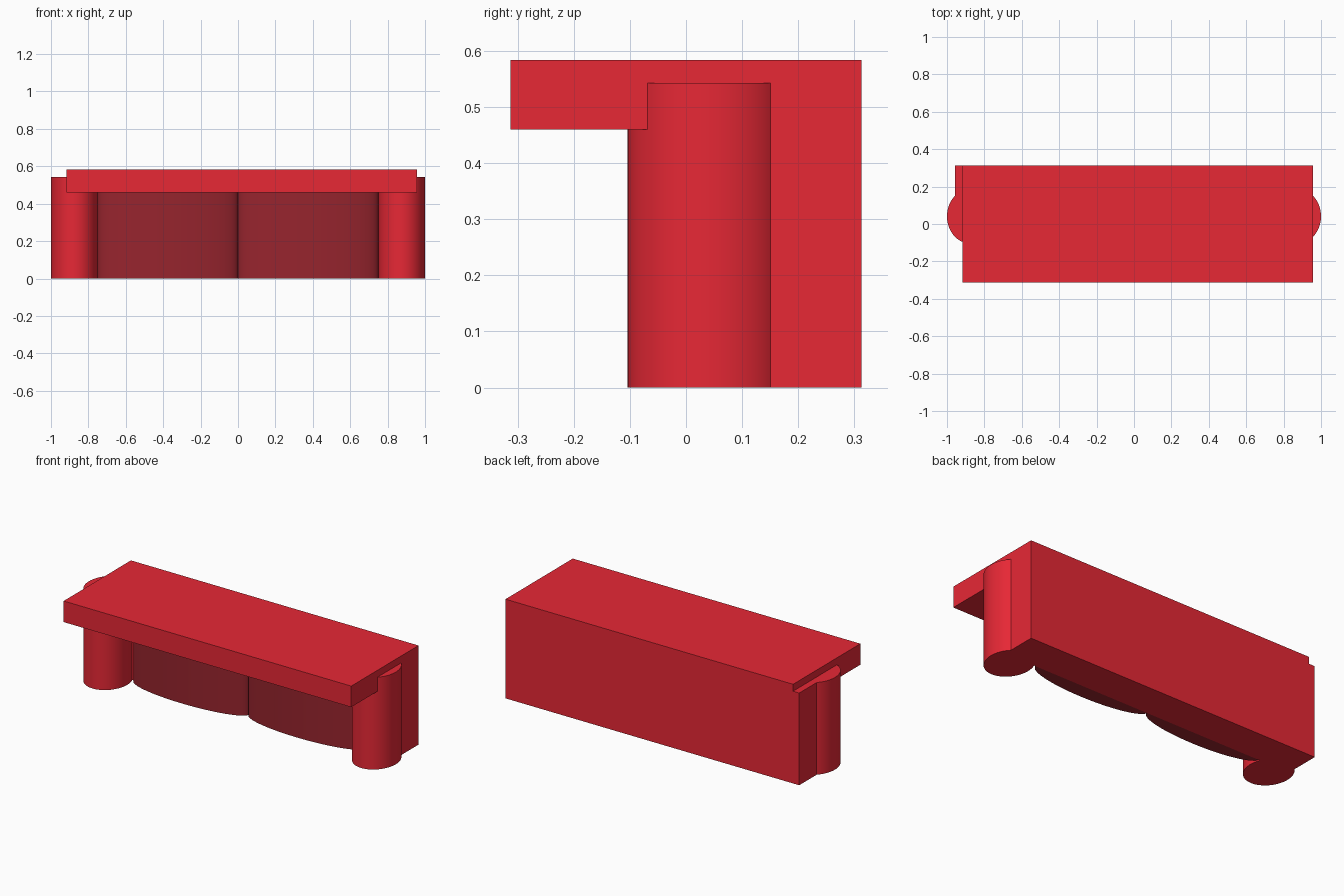
import bpy, bmesh, math

if "Cube" in bpy.data.objects:
    bpy.data.objects.remove(bpy.data.objects["Cube"])


def material(name, color):
    m = bpy.data.materials.new(name)
    m.diffuse_color = color
    m.use_nodes = True
    m.node_tree.nodes["Principled BSDF"].inputs["Base Color"].default_value = m.diffuse_color
    return m


RED = material("red", (0.8, 0.021, 0.036, 1))
DARK = material("dark_red", (0.31, 0.018, 0.027, 1))


def prism(name, outline, z0, z1, mat, smooth=False):
    """Extrude a counter-clockwise outline from z0 to z1."""
    bm = bmesh.new()
    face = bm.faces.new([bm.verts.new((x, y, z0)) for x, y in outline])
    top = bmesh.ops.extrude_face_region(bm, geom=[face])["geom"]
    bmesh.ops.translate(bm, vec=(0, 0, z1 - z0),
                        verts=[v for v in top if isinstance(v, bmesh.types.BMVert)])
    bmesh.ops.recalc_face_normals(bm, faces=bm.faces)
    me = bpy.data.meshes.new(name)
    bm.to_mesh(me)
    bm.free()
    me.materials.append(mat)
    ob = bpy.data.objects.new(name, me)
    bpy.context.collection.objects.link(ob)
    if smooth:
        bpy.ops.object.select_all(action='DESELECT')
        ob.select_set(True)
        bpy.context.view_layer.objects.active = ob
        bpy.ops.object.shade_smooth_by_angle(angle=math.radians(30))
    return ob


def rect(x0, x1, y0, y1):
    return [(x0, y0), (x1, y0), (x1, y1), (x0, y1)]


def arc(cx, cy, rx, ry, start, end, n):
    return [(cx + rx * math.cos(start + (end - start) * i / n),
             cy + ry * math.sin(start + (end - start) * i / n)) for i in range(n + 1)]


# Counter body and the overhanging top, which stops short on the left
prism("counter_body", rect(-0.957, 0.957, 0.105, 0.313), 0, 0.543, RED)
prism("counter_top", rect(-0.917, 0.957, -0.313, 0.313), 0.46, 0.584, RED)

for side, label in ((-1, "left"), (1, "right")):
    # Round end column
    prism(label + "_column",
          arc(side * 0.875, 0.041, 0.125, 0.145, 0, 2 * math.pi, 64)[:-1],
          0, 0.543, RED, True)
    # Bowed front panel
    prism(label + "_front_panel",
          arc(side * 0.375, 0.105, 0.375, 0.09, math.pi, 2 * math.pi, 48),
          0, 0.47, DARK, True)
